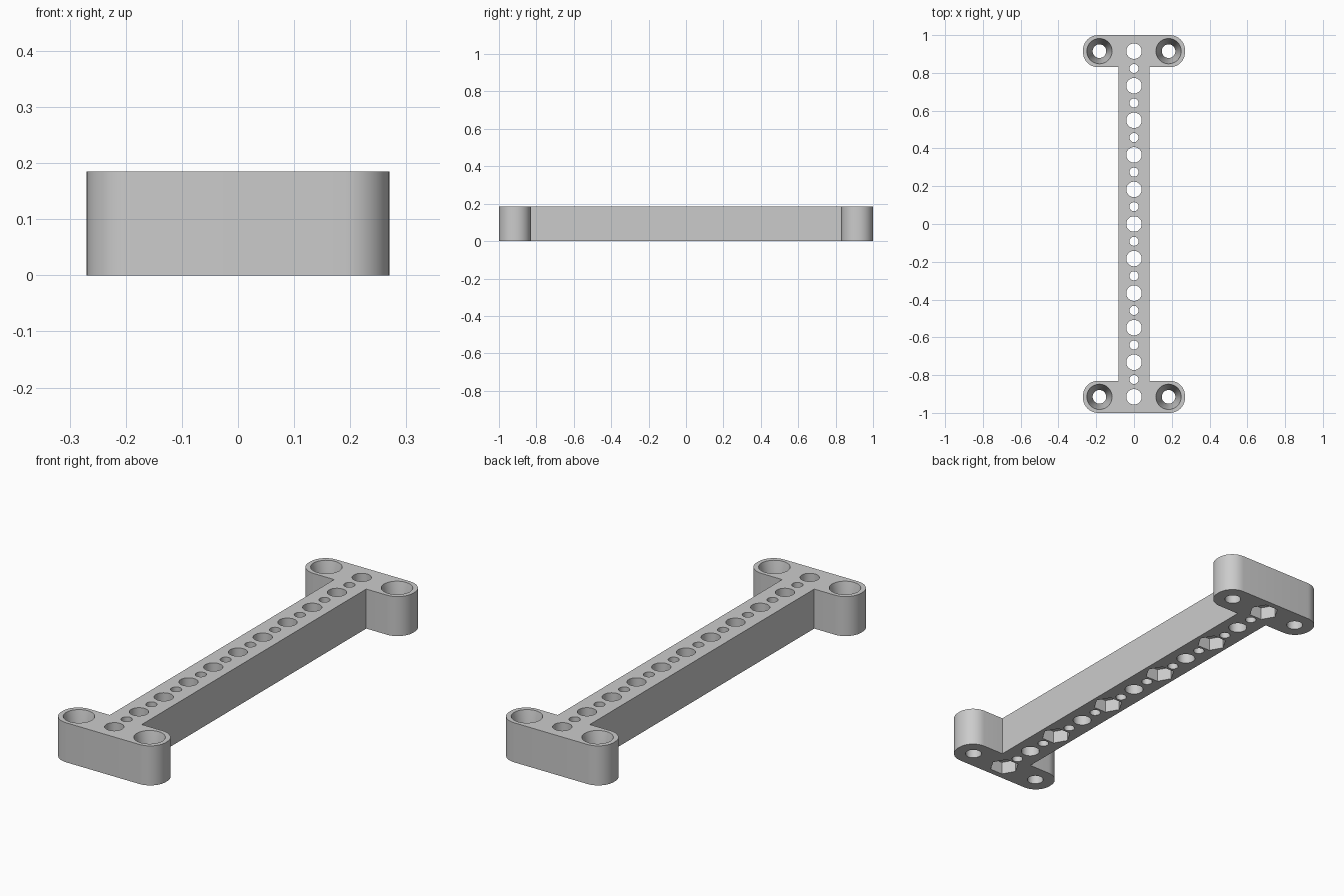
import bpy, bmesh, math
from mathutils import Matrix

cube = bpy.data.objects.get("Cube")
if cube:
    bpy.data.objects.remove(cube)

HEIGHT = 0.185
HALF_W, BEAM, FLANGE, RADIUS = 0.27, 0.083, 0.83, 0.08
PITCH = 0.183
SCREW_X, SCREW_Y = 0.183, 5 * PITCH

grey = bpy.data.materials.new("plain_grey")
grey.use_nodes = True
colour = (0.6, 0.6, 0.6, 1)
grey.diffuse_color = colour
grey.node_tree.nodes["Principled BSDF"].inputs["Base Color"].default_value = colour


def make_object(name, bm):
    bmesh.ops.recalc_face_normals(bm, faces=bm.faces)
    mesh = bpy.data.meshes.new(name)
    bm.to_mesh(mesh)
    bm.free()
    mesh.materials.append(grey)
    obj = bpy.data.objects.new(name, mesh)
    bpy.context.collection.objects.link(obj)
    return obj


def arc(cx, cy, start, steps=10):
    angles = [start + math.pi / 2 * i / steps for i in range(steps + 1)]
    return [(cx + RADIUS * math.cos(a), cy + RADIUS * math.sin(a)) for a in angles]


def add_cone(bm, x, y, z0, z1, r0, r1, sides=48, turn=0):
    place = Matrix.Translation((x, y, (z0 + z1) / 2)) @ Matrix.Rotation(turn, 4, "Z")
    bmesh.ops.create_cone(bm, cap_ends=True, segments=sides, radius1=r0, radius2=r1,
                          depth=z1 - z0, matrix=place)


def cut(target, name, bm):
    cutter = make_object(name, bm)
    cutter.hide_render = True
    mod = target.modifiers.new(name, "BOOLEAN")
    mod.operation, mod.solver, mod.object = "DIFFERENCE", "EXACT", cutter
    bpy.context.view_layer.objects.active = target
    bpy.ops.object.modifier_apply(modifier=name)
    bpy.data.objects.remove(cutter)


# I-shaped bracket outline, one end turned half round to make the other
end = [(BEAM, FLANGE)]
end += arc(HALF_W - RADIUS, FLANGE + RADIUS, -math.pi / 2)
end += arc(HALF_W - RADIUS, 1 - RADIUS, 0)
end += arc(RADIUS - HALF_W, 1 - RADIUS, math.pi / 2)
end += arc(RADIUS - HALF_W, FLANGE + RADIUS, math.pi)
end += [(-BEAM, FLANGE)]
outline = end + [(-x, -y) for x, y in end]

bm = bmesh.new()
face = bm.faces.new([bm.verts.new((x, y, 0)) for x, y in outline])
top = bmesh.ops.extrude_face_region(bm, geom=[face])["geom"]
bmesh.ops.translate(bm, vec=(0, 0, HEIGHT),
                    verts=[v for v in top if isinstance(v, bmesh.types.BMVert)])
bracket = make_object("mounting_bracket", bm)

# Row of alternating large and small through holes
bm = bmesh.new()
for i in range(-10, 11):
    r = 0.041 if i % 2 == 0 else 0.024
    add_cone(bm, 0, i * PITCH / 2, -0.1, HEIGHT + 0.1, r, r)
for sx in (-1, 1):
    for sy in (-1, 1):
        add_cone(bm, sx * SCREW_X, sy * SCREW_Y, -0.1, HEIGHT + 0.1, 0.036, 0.036)
cut(bracket, "through_holes", bm)

# Screw head recesses with a conical seat
bm = bmesh.new()
for sx in (-1, 1):
    for sy in (-1, 1):
        add_cone(bm, sx * SCREW_X, sy * SCREW_Y, 0.04, HEIGHT + 0.005, 0.036, 0.068)
cut(bracket, "screw_recesses", bm)

# Hexagonal nut pockets under every other large hole
bm = bmesh.new()
for i in range(-5, 6, 2):
    add_cone(bm, 0, i * PITCH, -0.1, 0.06, 0.066, 0.066, 6, math.pi / 6)
cut(bracket, "nut_pockets", bm)

bracket.select_set(True)
bpy.context.view_layer.objects.active = bracket
bpy.ops.object.shade_smooth_by_angle(angle=math.radians(30))
